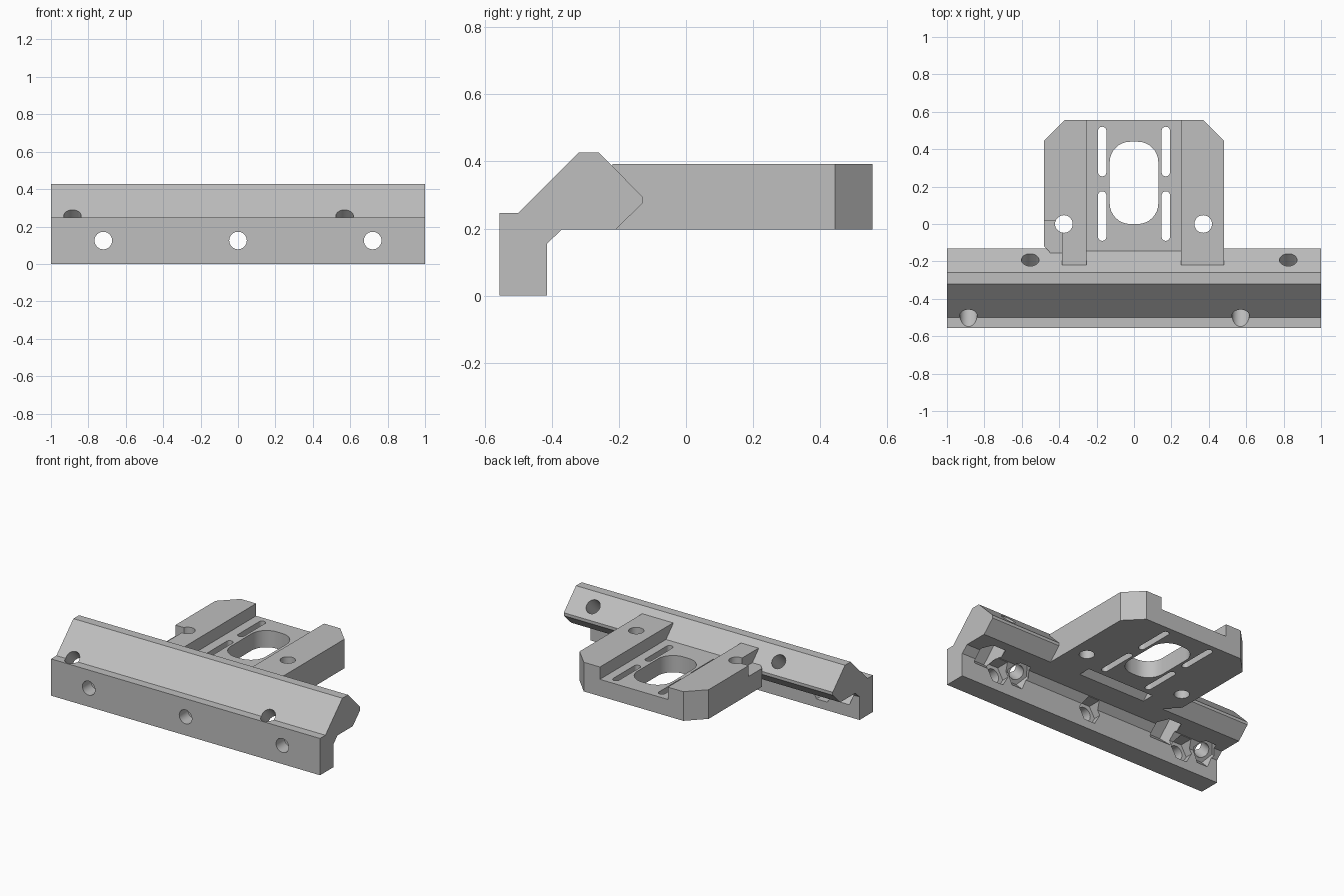
import bpy, bmesh, math
from mathutils import Vector

old = bpy.data.objects.get("Cube")
if old:
    bpy.data.objects.remove(old, do_unlink=True)

grey = bpy.data.materials.new("plain grey")
grey.use_nodes = True
COLOUR = (0.52, 0.52, 0.52, 1)
grey.diffuse_color = COLOUR
grey.node_tree.nodes["Principled BSDF"].inputs["Base Color"].default_value = COLOUR


def finish(name, bm):
    bmesh.ops.recalc_face_normals(bm, faces=bm.faces)
    mesh = bpy.data.meshes.new(name)
    bm.to_mesh(mesh)
    bm.free()
    mesh.materials.append(grey)
    obj = bpy.data.objects.new(name, mesh)
    bpy.context.collection.objects.link(obj)
    return obj


def prism(name, points, along):
    """Extrude a flat loop of points along a vector."""
    bm = bmesh.new()
    face = bm.faces.new([bm.verts.new(p) for p in points])
    new = bmesh.ops.extrude_face_region(bm, geom=[face])["geom"]
    verts = [g for g in new if isinstance(g, bmesh.types.BMVert)]
    bmesh.ops.translate(bm, verts=verts, vec=along)
    return finish(name, bm)


def rod(start, end, radius, sides=32):
    """Cylinder or hexagon cutter between two points."""
    start, end = Vector(start), Vector(end)
    axis = (end - start).normalized()
    u = Vector((1, 0, 0))
    v = axis.cross(u) if abs(axis.x) < 0.9 else Vector((0, 1, 0))
    turns = [2 * math.pi * i / sides for i in range(sides)]
    ring = [start + radius * (u * math.cos(a) + v * math.sin(a)) for a in turns]
    return prism("cutter", ring, end - start)


def box(x0, x1, y0, y1, z0, z1):
    loop = [(x0, y0, z0), (x1, y0, z0), (x1, y1, z0), (x0, y1, z0)]
    return prism("cutter", loop, (0, 0, z1 - z0))


def slot(x0, x1, y0, y1, r):
    """Upright rounded rectangle cutter."""
    loop = []
    corners = [(x1 - r, y1 - r), (x0 + r, y1 - r), (x0 + r, y0 + r), (x1 - r, y0 + r)]
    for quarter, (cx, cy) in enumerate(corners):
        for i in range(9):
            a = math.pi / 2 * (quarter + i / 8)
            loop.append((cx + r * math.cos(a), cy + r * math.sin(a), 0))
    return prism("cutter", loop, (0, 0, 0.6))


def carve(obj, cutters):
    bpy.context.view_layer.objects.active = obj
    for cutter in cutters:
        cutter.hide_render = True
        mod = obj.modifiers.new("cut", "BOOLEAN")
        mod.operation = "DIFFERENCE"
        mod.solver = "EXACT"
        mod.object = cutter
        bpy.ops.object.modifier_apply(modifier=mod.name)
        bpy.data.objects.remove(cutter, do_unlink=True)
    bpy.ops.object.select_all(action="DESELECT")
    obj.select_set(True)
    bpy.ops.object.shade_smooth_by_angle(angle=math.radians(30))


# Long rail with a bevelled head
profile = [(-0.557, 0), (-0.415, 0), (-0.415, 0.155), (-0.37, 0.197),
           (-0.21, 0.197), (-0.13, 0.275), (-0.13, 0.295), (-0.26, 0.427),
           (-0.32, 0.427), (-0.50, 0.247), (-0.557, 0.247)]
rail = prism("rail", [(-1, y, z) for y, z in profile], (2, 0, 0))

HOLE, NUT = 0.047, 0.08
cuts = []
# Straight screw holes with hexagonal nut pockets behind
for x in (-0.72, 0, 0.72):
    cuts.append(rod((x, -0.7, 0.125), (x, -0.3, 0.125), HOLE))
    cuts.append(rod((x, -0.465, 0.125), (x, -0.36, 0.125), NUT, 6))
# Slanted holes through the front slope
for x in (-0.885, 0.57):
    cuts.append(rod((x, -0.585, 0.35), (x, -0.335, 0.1), HOLE))
    cuts.append(rod((x, -0.42, 0.185), (x, -0.36, 0.125), NUT, 6))
# Slanted holes through the rear slope
for x in (-0.555, 0.825):
    cuts.append(rod((x, -0.1, 0.45), (x, -0.4, 0.15), HOLE))
    cuts.append(rod((x, -0.315, 0.235), (x, -0.42, 0.13), NUT, 6))
carve(rail, cuts)

# Rear carriage plate with raised sides
outline = [(-0.385, -0.22), (0.48, -0.22), (0.48, 0.445), (0.37, 0.557),
           (-0.37, 0.557), (-0.48, 0.445), (-0.48, -0.12)]
plate = prism("mounting_plate", [(x, y, 0.197) for x, y in outline], (0, 0, 0.196))
cuts = [box(-0.255, 0.25, -0.4, 0.7, 0.31, 0.5),
        box(-0.6, -0.385, -0.4, 0.02, 0.32, 0.5),
        box(-0.25, 0.25, -0.4, -0.125, 0.1, 0.26),
        slot(-0.13, 0.13, 0, 0.44, 0.11)]
for x in (-0.17, 0.17):
    for y0, y1 in ((-0.09, 0.175), (0.255, 0.52)):
        cuts.append(slot(x - 0.022, x + 0.022, y0, y1, 0.0215))
for x in (-0.375, 0.37):
    cuts.append(rod((x, 0, 0), (x, 0, 0.6), HOLE))
carve(plate, cuts)
